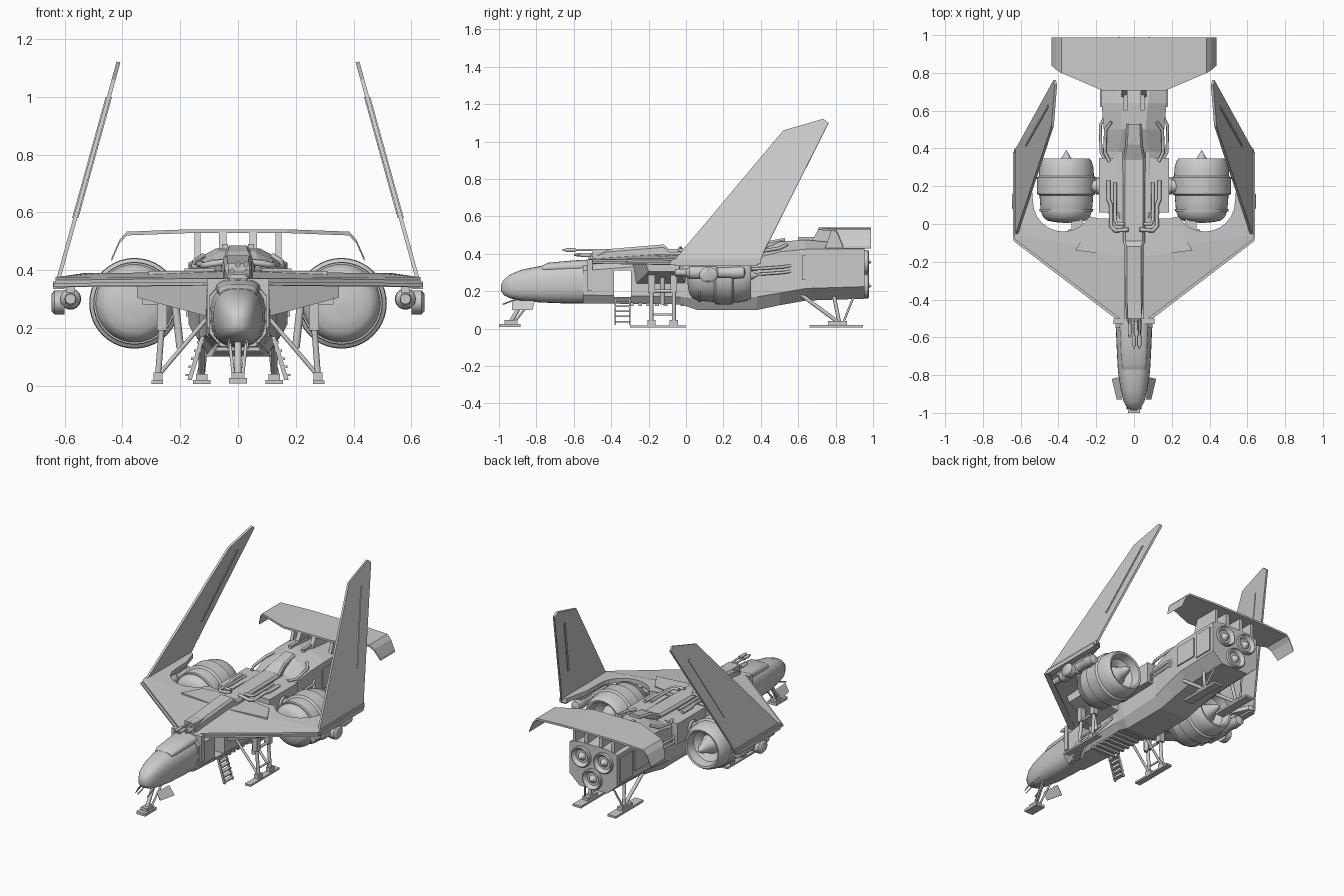
import bpy, bmesh, math
from mathutils import Vector


def make(name, verts, faces, mirror=False, smooth=None):
    me = bpy.data.meshes.new(name)
    me.from_pydata([tuple(v) for v in verts], [], faces)
    bm = bmesh.new()
    bm.from_mesh(me)
    bmesh.ops.recalc_face_normals(bm, faces=bm.faces)
    bm.to_mesh(me)
    bm.free()
    ob = bpy.data.objects.new(name, me)
    bpy.context.collection.objects.link(ob)
    if smooth:
        bpy.ops.object.select_all(action='DESELECT')
        ob.select_set(True)
        bpy.context.view_layer.objects.active = ob
        bpy.ops.object.shade_smooth_by_angle(angle=math.radians(smooth))
    if mirror:
        ob.modifiers.new("mirror", 'MIRROR')
    return ob


def loft(name, rings, mirror=False, smooth=None, cap=True):
    n = len(rings[0])
    verts = [p for r in rings for p in r]
    faces = [(i*n+j, i*n+(j+1) % n, (i+1)*n+(j+1) % n, (i+1)*n+j)
             for i in range(len(rings)-1) for j in range(n)]
    if cap:
        faces += [tuple(range(n)), tuple(range((len(rings)-1)*n, len(rings)*n))]
    return make(name, verts, faces, mirror, smooth)


def slab(name, pts, off, mirror=True):
    return loft(name, [pts, [Vector(p) + Vector(off) for p in pts]], mirror)


def box(name, x, y, z, mirror=True):
    return slab(name, [(x[0], y[0], z[0]), (x[1], y[0], z[0]), (x[1], y[1], z[0]), (x[0], y[1], z[0])],
                (0, 0, z[1]-z[0]), mirror)


def rod(name, p, q, r, mirror=True, n=10, r2=None):
    p, q = Vector(p), Vector(q)
    rot = (q-p).to_track_quat('Z', 'Y')
    circ = [Vector((math.cos(2*math.pi*i/n), math.sin(2*math.pi*i/n), 0)) for i in range(n)]
    return loft(name, [[p + rot @ (c*r) for c in circ], [q + rot @ (c*(r2 or r)) for c in circ]], mirror, 40)


def lathe(name, x, z, prof, mirror=True, n=40):
    rings = [[(x + max(r, .0005)*math.cos(2*math.pi*i/n), y, z + max(r, .0005)*math.sin(2*math.pi*i/n))
              for i in range(n)] for y, r in prof]
    return loft(name, rings, mirror, 32)


def oval(y, w, zb, zt, n=28):
    out = []
    for i in range(n):
        c, s = math.cos(2*math.pi*i/n), math.sin(2*math.pi*i/n)
        out.append((w*math.copysign(abs(c)**.75, c), y, (zb+zt)/2 + (zt-zb)/2*math.copysign(abs(s)**.8, s)))
    return out


def octo(y, w, zb, zl, zh, zt, wb, wt):
    return [(-wb, y, zb), (wb, y, zb), (w, y, zl), (w, y, zh), (wt, y, zt), (-wt, y, zt), (-w, y, zh), (-w, y, zl)]


def pipe(name, pts, r):
    cu = bpy.data.curves.new(name, 'CURVE')
    cu.dimensions = '3D'
    cu.bevel_depth, cu.bevel_resolution, cu.use_fill_caps = r, 2, True
    for s in (1, -1):
        sp = cu.splines.new('POLY')
        sp.points.add(len(pts)-1)
        for q, p in zip(sp.points, pts):
            q.co = (p[0]*s, p[1], p[2], 1)
    bpy.context.collection.objects.link(bpy.data.objects.new(name, cu))


# Fuselage: rounded nose, faceted body
loft("nose", [oval(*s) for s in [(-.988, .012, .2, .235), (-.975, .035, .18, .26), (-.94, .055, .162, .29),
     (-.88, .07, .15, .315), (-.78, .085, .14, .335), (-.65, .092, .135, .345), (-.5, .098, .135, .355)]], smooth=50)
loft("canopy", [oval(*s) for s in [(-.77, .06, .3, .336), (-.74, .068, .3, .352), (-.6, .074, .3, .365),
                                   (-.5, .078, .3, .37)]], smooth=50)
hull = loft("hull", [octo(*s) for s in [
    (-.55, .098, .135, .18, .31, .355, .06, .06), (-.03, .12, .13, .17, .35, .385, .09, .07),
    (.06, .135, .1, .16, .36, .40, .1, .08), (.38, .145, .1, .17, .38, .41, .1, .08),
    (.5, .16, .125, .19, .41, .465, .1, .06), (.64, .172, .15, .215, .425, .475, .1, .075),
    (.955, .172, .16, .225, .425, .445, .1, .1)]])
cutter = box("door_cutter", (-.3, .3), (-.385, -.295), (.17, .31), False)
cutter.hide_render = True
cutter.display_type = 'WIRE'
b = hull.modifiers.new("door", 'BOOLEAN')
b.operation, b.object, b.solver = 'DIFFERENCE', cutter, 'EXACT'
box("collar", (-.108, .108), (-.53, -.5), (.2, .37), False)
for i in range(7):
    box("belly_grille", (-.085, .085), (-.3+i*.045, -.28+i*.045), (.12, .14), False)
box("rear_side_panel", (.165, .18), (.62, .78), (.26, .39))
box("rear_side_panel_aft", (.165, .18), (.8, .93), (.24, .4))
slab("rear_roof_rib", [(.035, .6, .46), (.055, .6, .46), (.055, .78, .46), (.035, .78, .46)], (0, 0, .03))

# Dorsal spine
loft("spine", [octo(y, w, .33, .34, zt-.015, zt, w, w-.012) for y, w, zt in
     [(-.52, .035, .385), (-.42, .048, .425), (-.12, .05, .45), (-.09, .058, .425), (.38, .06, .43)]])
loft("spine_ramp", [octo(y, w, .38, .39, zt-.01, zt, w, w-.01) for y, w, zt in
     [(.34, .06, .43), (.42, .045, .465), (.53, .04, .485)]])
pipe("spine_pipe", [(.03, -.03, .43), (.1, -.035, .42), (.122, -.01, .415), (.122, .1, .42), (.135, .13, .42),
                    (.135, .23, .42)], .011)
pipe("spine_pipe_inner", [(.05, 0, .43), (.09, .0, .43), (.1, .02, .425), (.1, .22, .425)], .009)
for i in range(2):
    pipe("flank_pipe", [(.15, .33, .29+i*.03), (.175, .38, .29+i*.03), (.178, .52, .3+i*.03),
                        (.15, .58, .31+i*.03)], .008)
pipe("shoulder_pipe", [(.13, .33, .41), (.155, .38, .41), (.15, .5, .43), (.12, .54, .45)], .009)

# Top guns
box("gun_mount", (-.035, .04), (-.5, -.41), (.375, .425), False)
for x, z, y in [(-.022, .395, -.6), (.0, .42, -.66), (.028, .42, -.66), (.03, .393, -.58)]:
    rod("gun_barrel", (x, -.42, z), (x, y, z), .006, False)
    rod("gun_sleeve", (x, y+.07, z), (x, y+.015, z), .011, False)

# Wings: rear plate with arc cut for the engine, sloped leading panel, lower fairing
arc = [(.375 - .16*math.cos(a), .12 - .16*math.sin(a), .39) for a in [math.pi*i/12 for i in range(13)]]
slab("wing", [(.05, -.15, .395), (.05, .03, .395), (.19, .03, .39)] + arc[2:] +
     [(.545, .25, .385), (.59, .38, .375), (.632, .4, .375), (.632, -.06, .375)], (0, 0, -.028))
slab("wing_leading_panel", [(.05, -.52, .372), (.632, -.08, .365), (.632, -.055, .376), (.05, -.15, .396)],
     (0, 0, -.025))
slab("wing_leading_edge", [(.06, -.53, .36), (.638, -.09, .355), (.638, -.05, .355), (.06, -.48, .36)], (0, 0, -.012))
slab("wing_panel", [(.06, -.17, .385), (.31, -.14, .385), (.24, -.02, .385), (.06, .01, .385)], (0, 0, .012))
loft("wing_fairing", [[(.09, -.27, .235), (.09, .0, .235), (.09, .02, .37), (.09, -.29, .37)],
                      [(.35, -.2, .305), (.35, -.04, .305), (.35, -.03, .36), (.35, -.22, .36)]], True)

# Canted tip fins
def fin_pt(y, z, out=0):
    return (.634 + out - (z-.35)*.277, y, z)
slab("tip_fin", [fin_pt(*p) for p in [(-.08, .345), (.39, .345), (.42, .42), (.762, 1.1), (.735, 1.122),
                                      (.52, 1.06)]], (-.013, 0, -.003))
for s in (.004, -.014):
    slab("fin_slot", [fin_pt(y, z, s) for y, z in [(.41, .58), (.425, .58), (.63, 1.0), (.615, 1.0)]], (-.004, 0, 0))
box("fin_root", (.6, .64), (-.06, .38), (.335, .36))

# Wing tip pods
lathe("tip_pod", .58, .3, [(-.06, 0), (-.06, .018), (.0, .02), (.02, .035), (.16, .037), (.17, .03), (.24, .03),
                           (.25, .035), (.31, .03), (.32, 0)], n=20)
box("pod_pylon", (.565, .595), (-.02, .28), (.32, .37))
loft("pod_bulge", [[(x, .12+.05*s*math.cos(i*math.pi/6), .288+.042*s*math.sin(i*math.pi/6)) for i in range(12)]
                   for x, s in [(.6, 1), (.635, 1), (.646, .7)]], True, 40)

# Engine nacelles with banded shell and rear cone
lathe("nacelle", .358, .285, [(.005, 0), (.01, .06), (.018, .1), (.035, .122), (.065, .135), (.12, .14), (.15, .142),
      (.16, .155), (.245, .157), (.255, .146), (.3, .143), (.335, .132), (.348, .122), (.345, .11), (.29, .1),
      (.26, .06), (.33, .03), (.345, .028), (.392, 0)])
lathe("nacelle_band", .358, .285, [(.065, .12), (.065, .141), (.08, .143), (.08, .12)])
box("engine_root", (.08, .185), (.06, .35), (.27, .405))
rod("engine_axle", (.15, .2, .33), (.27, .2, .33), .034, n=20)
rod("engine_axle_flange", (.185, .2, .33), (.2, .2, .33), .045, n=20)
box("engine_bracket", (.27, .33), (-.06, .03), (.28, .36))

# Tail wing on pylons
tail = [[(x, y0, z), (x, .988, z), (x, .988, z-.013), (x, y0, z-.013)] for x, y0, z in
        [(-.438, .84, .442), (-.41, .815, .505), (-.385, .8, .533), (-.17, .708, .541), (.17, .708, .541),
         (.385, .8, .533), (.41, .815, .505), (.438, .84, .442)]]
loft("tail_wing", tail)
slab("tail_pylon", [(.04, .66, .45), (.04, .95, .43), (.04, .95, .535), (.04, .71, .535)], (.025, 0, 0))
slab("tail_side_pylon", [(.13, .74, .42), (.13, .95, .42), (.13, .95, .535), (.13, .78, .535)], (.02, 0, 0))

# Three rear thrusters
for x, z in [(.08, .355), (-.08, .355), (0, .228)]:
    lathe("thruster", x, z, [(.94, .066), (.972, .066), (.978, .06), (.972, .053), (.957, .042), (.957, .026),
                             (.992, 0)], False, 24)

# Nose gear and doors
slab("nose_foot", [(-.032, -1.0, .008), (.032, -1.0, .008), (.032, -.885, .008), (-.032, -.885, .008)], (0, 0, .018), False)
box("nose_foot_block", (-.022, .022), (-.97, -.9), (.02, .045), False)
rod("nose_leg", (0, -.94, .03), (0, -.86, .17), .012, False)
rod("nose_brace", (.015, -.92, .03), (.03, -.82, .16), .006)
slab("nose_gear_door", [(.062, -.93, .15), (.07, -.81, .15), (.112, -.82, .105), (.085, -.93, .105)], (.006, 0, -.004))
rod("nose_probe", (.03, -.9, .16), (.035, -.98, .13), .004)

# Main gear
box("main_foot", (.26, .3), (-.3, 0), (.006, .018))
for y in (-.185, -.065):
    box("main_foot_block", (.262, .292), (y-.022, y+.022), (.015, .045))
    rod("main_leg", (.277, y, .03), (.262, y, .23), .011)
    rod("main_diagonal", (.272, y, .04), (.11, y, .23), .008)
    box("main_leg_housing", (.245, .28), (y-.018, y+.018), (.19, .32))
rod("main_crossbar", (.265, -.2, .2), (.265, -.05, .2), .009)
rod("main_lower_bar", (.273, -.185, .075), (.273, -.065, .075), .006)
rod("main_piston", (.2, -.125, .13), (.22, -.125, .31), .014)

# Rear skids
box("rear_skid", (.095, .155), (.66, .945), (.006, .02))
box("rear_skid_block", (.105, .145), (.76, .86), (.018, .04))
rod("rear_leg", (.125, .82, .03), (.125, .59, .2), .011)
rod("rear_brace", (.125, .82, .03), (.11, .79, .18), .01)
rod("rear_strut", (.14, .84, .03), (.1, .9, .18), .006)

# Boarding stairs under the doors
for y in (-.382, -.304):
    slab("stair_rail", [(.115, y, .17), (.13, y, .17), (.175, y, .02), (.16, y, .02)], (0, .008, 0))
for i in range(5):
    box("stair_step", (.117+i*.01, .142+i*.01), (-.38, -.3), (.145-i*.028, .153-i*.028))
